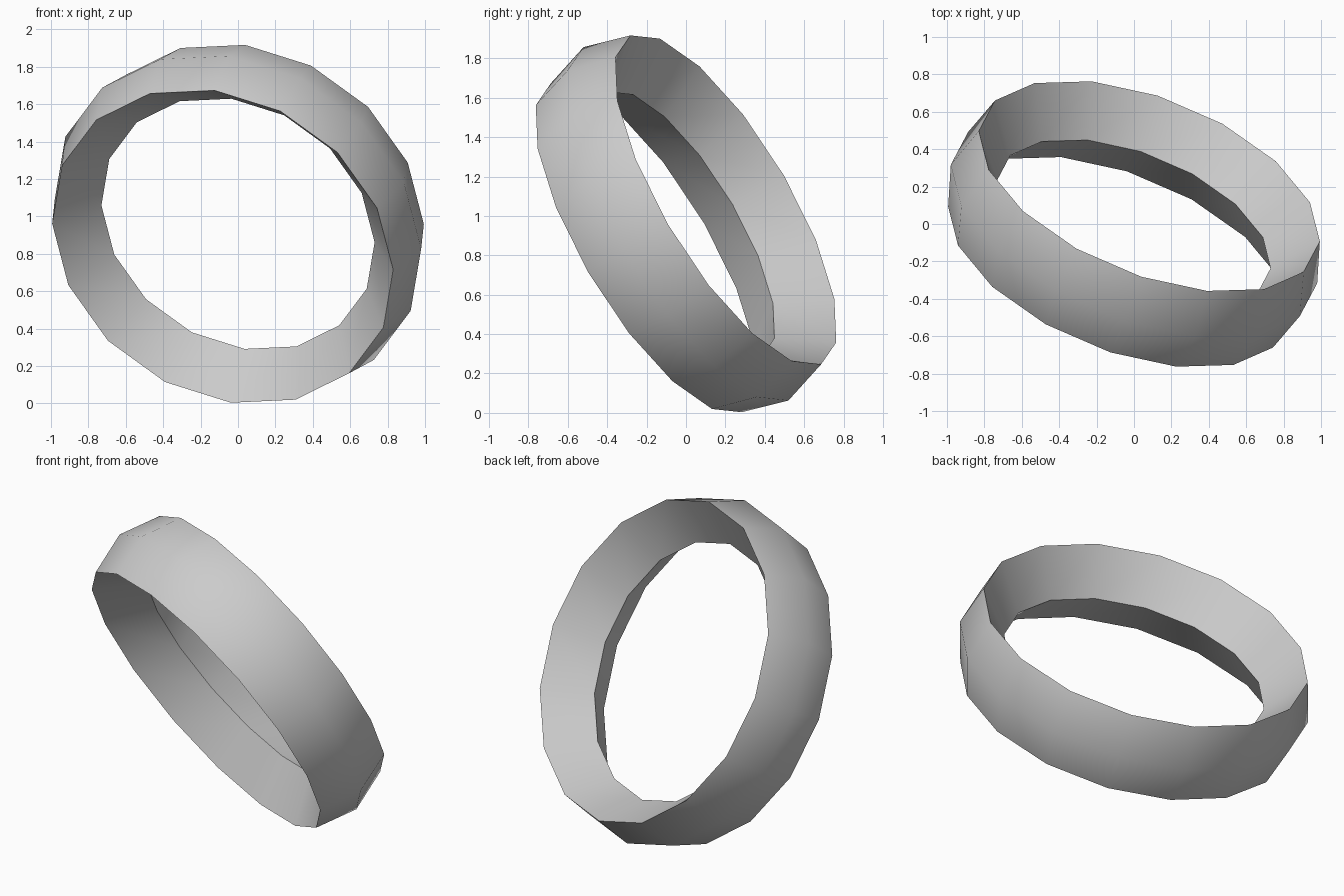
import bpy, bmesh, math
from mathutils import Vector

if "Cube" in bpy.data.objects:
    bpy.data.objects.remove(bpy.data.objects["Cube"])

SIDES = 16
CENTRE = Vector((0, 0, 0.96))

# Tilted frame of the ring: axis, and two directions in its plane
axis = Vector((0.328, 0.810, 0.487)).normalized()
u = Vector((0.91, -0.295, -0.123))
u = (u - axis * u.dot(axis)).normalized()
v = axis.cross(u)

# Cross-section (radius, offset along axis): front rim, outer crown, back rim, inner ridge
section = [(0.966, -0.25), (1.038, 0.0), (0.966, 0.25), (0.774, 0.0)]

# Sweep the section around the axis
bm = bmesh.new()
rings = []
for i in range(SIDES):
    a = 2 * math.pi * i / SIDES
    out = u * math.cos(a) + v * math.sin(a)
    rings.append([bm.verts.new(CENTRE + out * r + axis * h) for r, h in section])
n = len(section)
for i in range(SIDES):
    a, b = rings[i], rings[(i + 1) % SIDES]
    for k in range(n):
        bm.faces.new((a[k], b[k], b[(k + 1) % n], a[(k + 1) % n]))
bmesh.ops.recalc_face_normals(bm, faces=bm.faces[:])
mesh = bpy.data.meshes.new("ring_band")
bm.to_mesh(mesh)
bm.free()

ring = bpy.data.objects.new("ring_band", mesh)
bpy.context.collection.objects.link(ring)

# Plain grey finish
grey = bpy.data.materials.new("light_grey")
grey.diffuse_color = (0.6, 0.6, 0.6, 1)
grey.use_nodes = True
grey.node_tree.nodes["Principled BSDF"].inputs["Base Color"].default_value = grey.diffuse_color
mesh.materials.append(grey)

# Smooth around the band, sharp at the rims and inner ridge
bpy.context.view_layer.objects.active = ring
ring.select_set(True)
bpy.ops.object.shade_smooth_by_angle(angle=math.radians(40))
